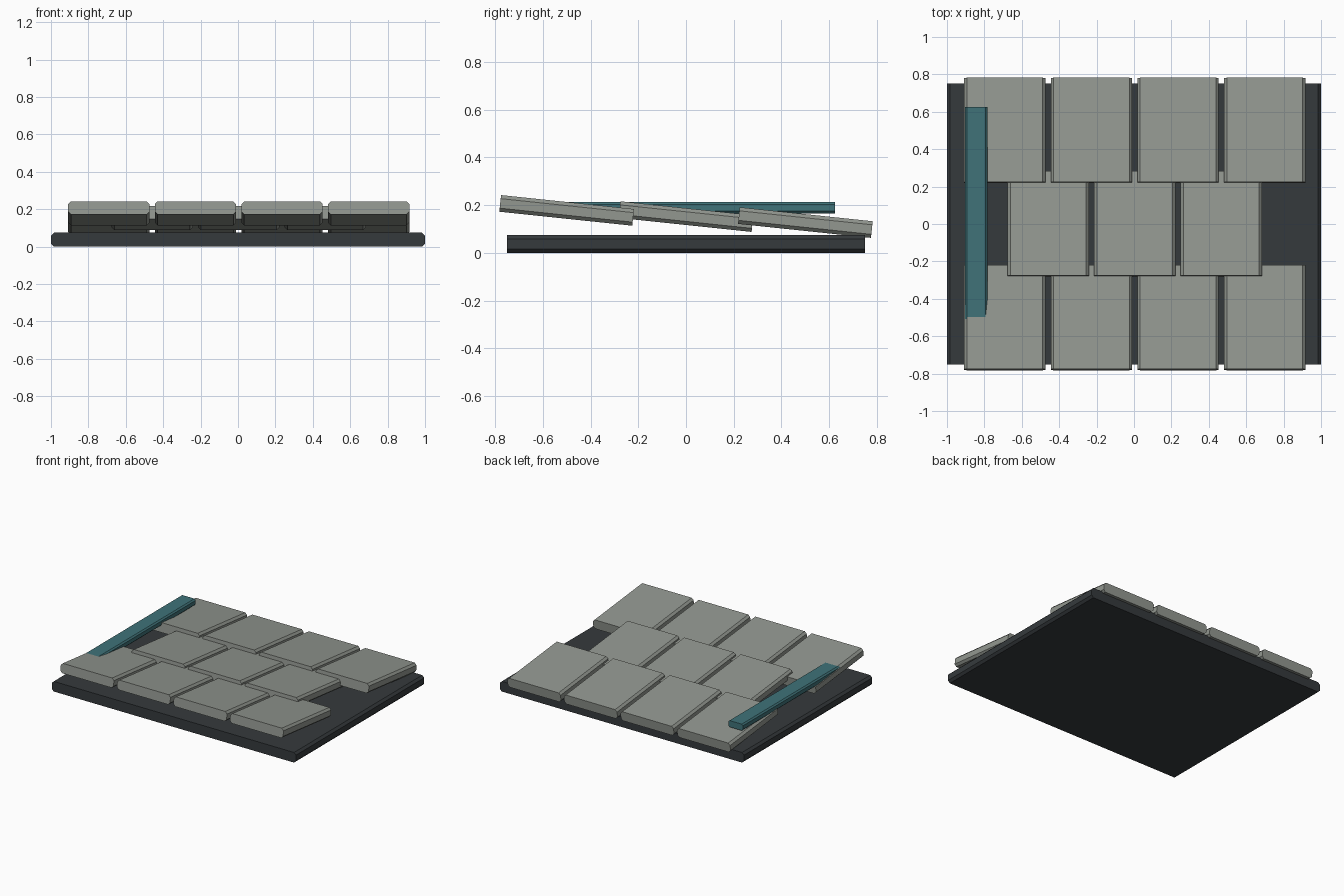
import bpy, bmesh, math

if "Cube" in bpy.data.objects:
    bpy.data.objects.remove(bpy.data.objects["Cube"])


def material(name, rgb):
    m = bpy.data.materials.new(name)
    m.diffuse_color = (*rgb, 1)
    m.use_nodes = True
    m.node_tree.nodes["Principled BSDF"].inputs["Base Color"].default_value = m.diffuse_color
    return m


def slab(name, size, loc, chamfer, mat, tilt=0.0):
    """Chamfered xz profile extruded along y, tilted about x."""
    w, l, t = (s / 2 for s in size)
    c = chamfer
    profile = [(-w + c, -t), (w - c, -t), (w, -t + c), (w, t - c),
               (w - c, t), (-w + c, t), (-w, t - c), (-w, -t + c)]
    bm = bmesh.new()
    face = bm.faces.new([bm.verts.new((x, -l, z)) for x, z in profile])
    ext = bmesh.ops.extrude_face_region(bm, geom=[face])
    verts = [g for g in ext["geom"] if isinstance(g, bmesh.types.BMVert)]
    bmesh.ops.translate(bm, verts=verts, vec=(0, 2 * l, 0))
    bmesh.ops.recalc_face_normals(bm, faces=bm.faces)
    mesh = bpy.data.meshes.new(name)
    bm.to_mesh(mesh)
    bm.free()
    mesh.materials.append(mat)
    ob = bpy.data.objects.new(name, mesh)
    ob.location = loc
    ob.rotation_euler.x = tilt
    bpy.context.collection.objects.link(ob)
    return ob


dark = material("dark_board", (0.036, 0.042, 0.046))
stone = material("grey_tile", (0.29, 0.31, 0.28))
teal = material("teal_strip", (0.05, 0.17, 0.19))

# Backing board
slab("base_board", (2.0, 1.5, 0.075), (0, 0, 0.0375), 0.016, dark)

# Overlapping tile rows: (tiles in row, y, z)
rows = [(4, -0.5, 0.178), (3, 0.0, 0.152), (4, 0.5, 0.127)]
pitch = 0.463
for r, (count, y, z) in enumerate(rows):
    for i in range(count):
        x = 0.004 + (i - (count - 1) / 2) * pitch
        slab(f"roof_tile_{r + 1}_{i + 1}", (0.435, 0.56, 0.07), (x, y, z),
             0.015, stone, math.radians(-6))

# Edge strip along the left side
slab("edge_strip", (0.12, 1.25, 0.048), (-0.844, 0, 0.189), 0.01, teal)
